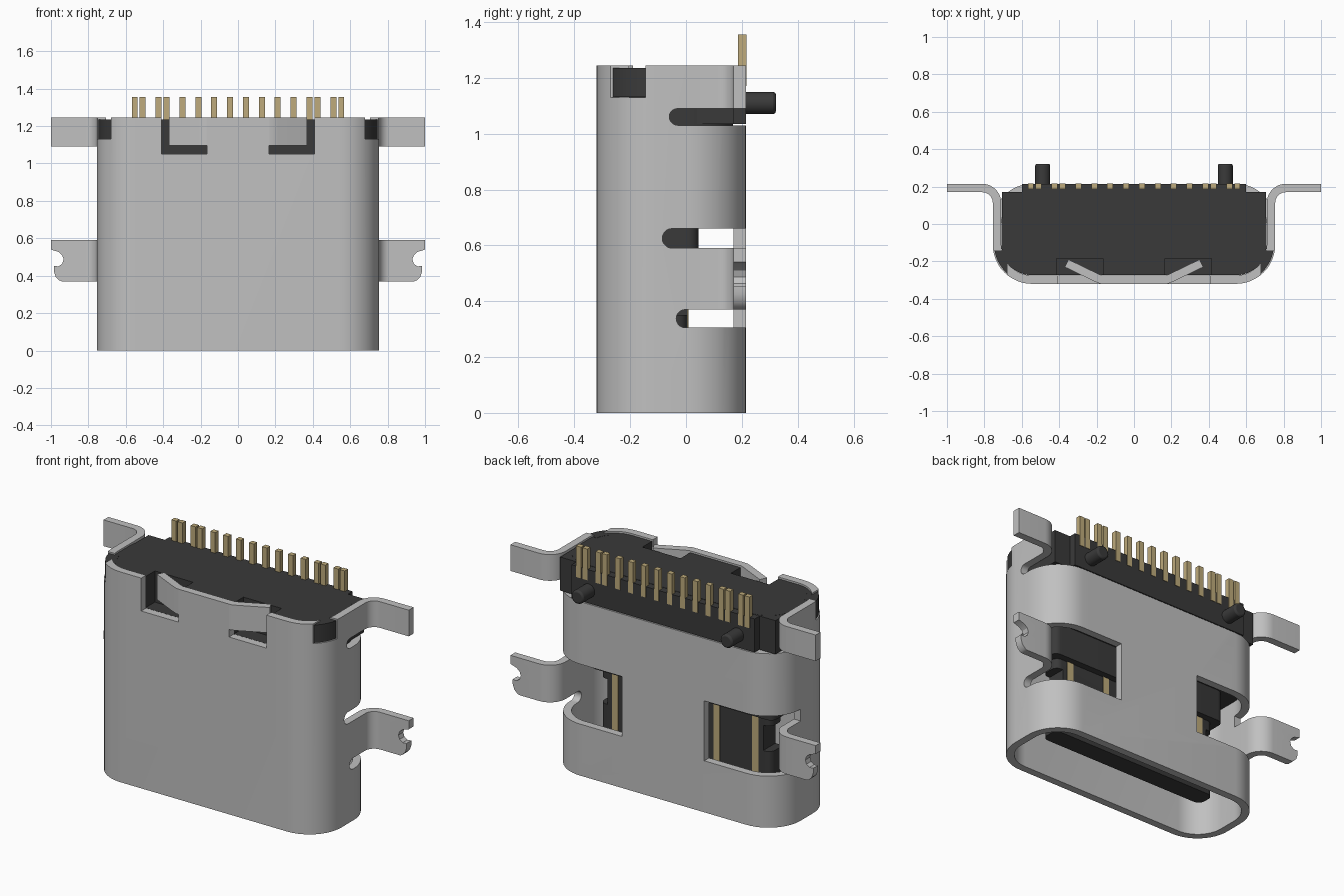
import bpy, bmesh, math
from mathutils import Vector

cube = bpy.data.objects.get("Cube")
if cube:
    bpy.data.objects.remove(cube, do_unlink=True)


def material(name, rgb):
    m = bpy.data.materials.new(name)
    m.use_nodes = True
    m.diffuse_color = (*rgb, 1)
    m.node_tree.nodes["Principled BSDF"].inputs["Base Color"].default_value = (*rgb, 1)
    return m


STEEL = material("steel grey", (0.53, 0.53, 0.53))
PLASTIC = material("black plastic", (0.042, 0.042, 0.042))
GOLD = material("contact gold", (0.52, 0.41, 0.20))


def prism(name, pts, lo, hi, axis="z", mat=None):
    """Extrude a 2D outline along an axis (z: xy, y: xz, x: yz outlines)."""
    place = {"z": lambda a, b, h: (a, b, h),
             "y": lambda a, b, h: (a, h, b),
             "x": lambda a, b, h: (h, a, b)}[axis]
    bm = bmesh.new()
    low = [bm.verts.new(place(a, b, lo)) for a, b in pts]
    high = [bm.verts.new(place(a, b, hi)) for a, b in pts]
    bm.faces.new(low)
    bm.faces.new(high)
    for i in range(len(pts)):
        j = (i + 1) % len(pts)
        bm.faces.new((low[i], low[j], high[j], high[i]))
    bmesh.ops.recalc_face_normals(bm, faces=bm.faces)
    mesh = bpy.data.meshes.new(name)
    bm.to_mesh(mesh)
    bm.free()
    ob = bpy.data.objects.new(name, mesh)
    bpy.context.collection.objects.link(ob)
    if mat:
        mesh.materials.append(mat)
    return ob


def box(name, x0, x1, y0, y1, z0, z1, mat=None):
    return prism(name, [(x0, y0), (x1, y0), (x1, y1), (x0, y1)], z0, z1, "z", mat)


def arc(cx, cy, r, a0, a1, n=12):
    return [(cx + r * math.cos(math.radians(a0 + (a1 - a0) * i / n)),
             cy + r * math.sin(math.radians(a0 + (a1 - a0) * i / n))) for i in range(n + 1)]


def rounded(hx, y0, y1, r, n=12):
    return (arc(hx - r, y1 - r, r, 0, 90, n) + arc(r - hx, y1 - r, r, 90, 180, n)
            + arc(r - hx, y0 + r, r, 180, 270, n) + arc(hx - r, y0 + r, r, 270, 360, n))


def ribbon(path, t):
    """Outline of a bent strip of thickness t around a centre path."""
    left, right = [], []
    for i, p in enumerate(path):
        a, b = Vector(path[max(i - 1, 0)]), Vector(path[min(i + 1, len(path) - 1)])
        d = (b - a).normalized() * t / 2
        left.append((p[0] - d.y, p[1] + d.x))
        right.append((p[0] + d.y, p[1] - d.x))
    return left + right[::-1]


def mirrored(pts, s):
    return [(s * a, b) for a, b in pts]


def cut(target, *cutters):
    bpy.context.view_layer.objects.active = target
    for c in cutters:
        c.hide_render = True
        mod = target.modifiers.new("cut", "BOOLEAN")
        mod.operation, mod.solver, mod.object = "DIFFERENCE", "EXACT", c
        bpy.ops.object.modifier_apply(modifier=mod.name)
        bpy.data.objects.remove(c, do_unlink=True)


def smooth(ob):
    bpy.ops.object.select_all(action="DESELECT")
    ob.select_set(True)
    bpy.context.view_layer.objects.active = ob
    bpy.ops.object.shade_smooth_by_angle(angle=math.radians(30))


def slot(y, z0, z1):
    """Side slot with a round front end, running out through the back."""
    r = (z1 - z0) / 2
    return prism("slot_cutter", [(0.4, z1)] + arc(y + r, z0 + r, r, 90, 270, 10) + [(0.4, z0)],
                 0.5, 1.1, "x")


# Shell: rounded tube, cut open at the back, sides and upper front
shell = prism("shell", rounded(0.755, -0.32, 0.215, 0.21), 0, 1.245, "z", STEEL)
cut(shell, prism("bore", rounded(0.71, -0.275, 0.17, 0.165), -0.1, 1.4))
cut(shell, box("back_cutter", -1, 1, 0.005, 0.4, 1.03, 1.4))
for s in (1, -1):
    cutters = [
        box("window_cutter", *sorted((0.27 * s, 1.1 * s)), 0.005, 0.4, 0.305, 0.66),
        box("latch_cutter", *sorted((0.165 * s, 0.41 * s)), -0.4, -0.2, 1.05, 1.4),
        box("corner_cutter", *sorted((0.68 * s, 1.1 * s)), -0.4, -0.145, 1.13, 1.4)]
    for y, z0, z1 in ((-0.06, 1.03, 1.09), (-0.085, 0.59, 0.66), (-0.035, 0.305, 0.37)):
        c = slot(y, z0, z1)
        c.scale.x = s
        if s < 0:
            c.data.flip_normals()
        cutters.append(c)
    bpy.context.view_layer.update()
    cut(shell, *cutters)
smooth(shell)

# Solder tabs bent outwards from the side walls, and latch strips bent inwards
tab_path = [(0.7325, 0.0), (0.7325, 0.05)] + arc(0.8125, 0.1125, 0.08, 180, 90) + [(1.0, 0.1925)]
strip_path = [(0.15, -0.2975), (0.175, -0.2975), (0.205, -0.285), (0.36, -0.21)]
notch = [(1.1, 0.54), (1.0, 0.54), (0.96, 0.527), (0.94, 0.51), (0.932, 0.487), (0.94, 0.464),
         (0.96, 0.45), (0.985, 0.452), (0.985, 0.425), (0.975, 0.395), (0.955, 0.375),
         (0.93, 0.365), (0.93, 0.3), (1.1, 0.3)]
for s, side in ((1, "left"), (-1, "right")):
    top = prism("upper_tab_" + side, mirrored(ribbon(tab_path, 0.045), s), 1.09, 1.245, "z", STEEL)
    mid = prism("middle_tab_" + side, mirrored(ribbon(tab_path, 0.045), s), 0.37, 0.59, "z", STEEL)
    cut(mid, prism("notch_cutter", mirrored(notch, s), 0.1, 0.3, "y"))
    strip = prism("latch_strip_" + side, mirrored(ribbon(strip_path, 0.045), s),
                  1.095, 1.245, "z", STEEL)
    for ob in (top, mid, strip):
        smooth(ob)

# Plastic body filling the upper shell, with recesses for the latch strips
body = prism("body", rounded(0.709, -0.274, 0.169, 0.164), 0.75, 1.235, "z", PLASTIC)
for s in (1, -1):
    cut(body, box("recess_cutter", *sorted((0.165 * s, 0.415 * s)), -0.4, -0.185, 1.05, 1.4))
smooth(body)
box("body_shoulder", -0.705, 0.705, 0, 0.17, 1.035, 1.234, PLASTIC)
box("body_back", -0.6, 0.6, 0.1, 0.214, 1.035, 1.233, PLASTIC)

# Corner blocks and locating pegs
for s, side in ((1, "left"), (-1, "right")):
    block = arc(0.545, -0.11, 0.203, -52, -10, 8) + arc(0.545, -0.11, 0.14, -10, -52, 4)
    smooth(prism("corner_block_" + side, mirrored(block, s), 1.131, 1.236, "z", PLASTIC))
    peg = prism("peg_" + side, arc(0.488 * s, 1.11, 0.04, 0, 345, 23), 0.2, 0.322, "y", PLASTIC)
    bev = peg.modifiers.new("rounded_end", "BEVEL")
    bev.width, bev.segments, bev.limit_method = 0.01, 2, "ANGLE"
    bev.angle_limit = math.radians(60)
    smooth(peg)

# Tongue with side latch notches and a thicker root
tongue = prism("tongue", rounded(0.56, -0.11, 0.005, 0.04, 6), 0.1, 0.8, "z", PLASTIC)
for s in (1, -1):
    cut(tongue, box("tongue_cutter", *sorted((0.51 * s, 0.7 * s)), -0.3, 0.2, 0.35, 0.5))
smooth(tongue)
smooth(prism("tongue_root", rounded(0.6, -0.15, 0.045, 0.04, 6), 0.56, 0.8, "z", PLASTIC))

# Long contacts on both faces of the tongue
for i, x in enumerate((-0.46, -0.205, 0.205, 0.46)):
    box(f"back_contact_{i + 1}", x - 0.02, x + 0.02, 0.0, 0.009, 0.17, 0.56, GOLD)
    box(f"front_contact_{i + 1}", x - 0.02, x + 0.02, -0.114, -0.105, 0.17, 0.56, GOLD)

# Row of solder pins
for i, x in enumerate((0.043, 0.128, 0.212, 0.296, 0.382, 0.425, 0.51, 0.552)):
    for s, side in ((1, "left"), (-1, "right")):
        box(f"pin_{side}_{i + 1}", s * x - 0.016, s * x + 0.016, 0.187, 0.217, 1.17, 1.355, GOLD)
